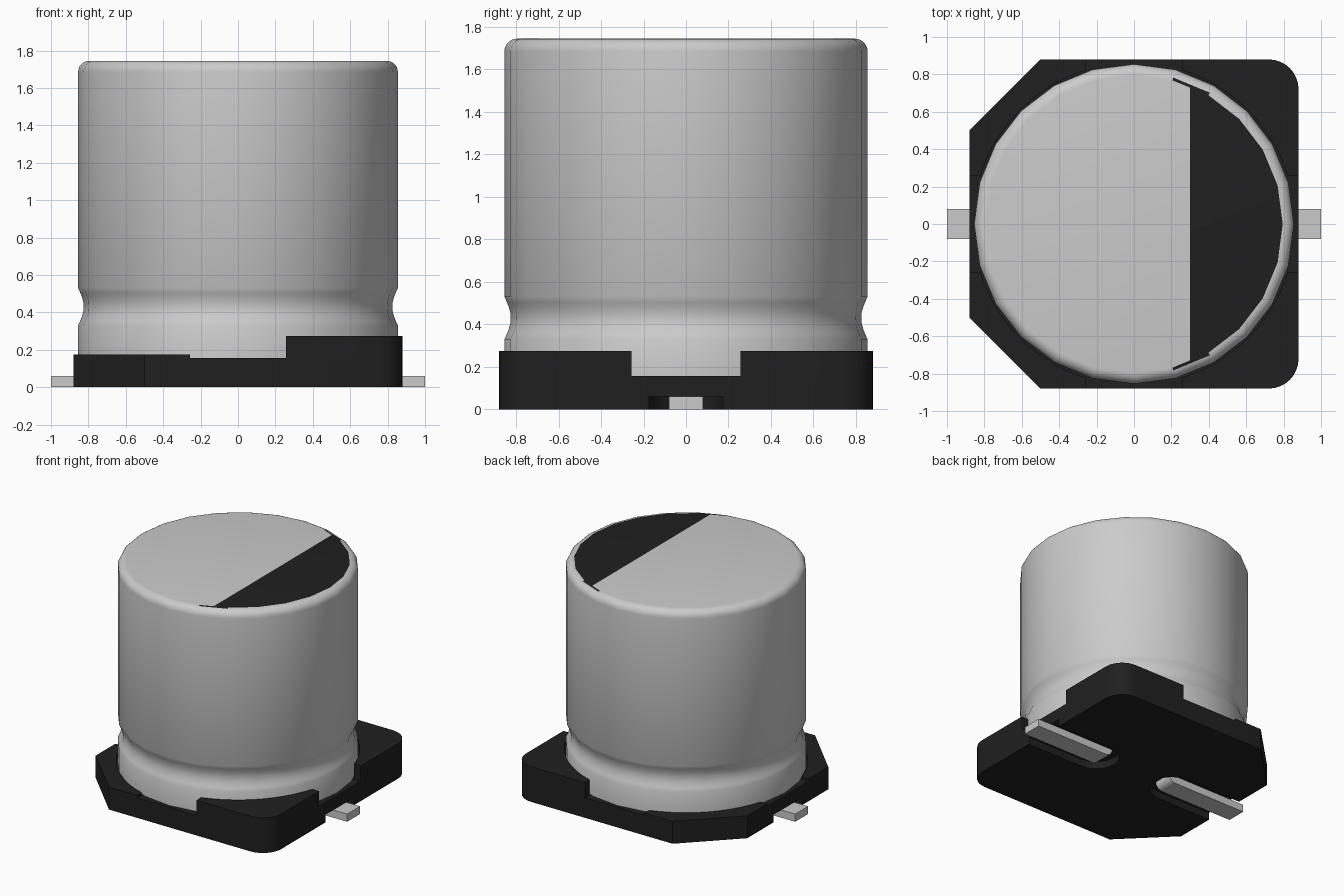
import bpy, bmesh
from math import sin, cos, pi, radians, sqrt, asin

if "Cube" in bpy.data.objects:
    bpy.data.objects.remove(bpy.data.objects["Cube"])


def material(name, value):
    m = bpy.data.materials.new(name)
    m.diffuse_color = (value, value, value, 1)
    m.use_nodes = True
    m.node_tree.nodes["Principled BSDF"].inputs["Base Color"].default_value = m.diffuse_color
    return m


METAL = material("brushed metal", 0.60)
BLACK = material("black plastic", 0.014)


def finish(name, bm, mats, smooth=None):
    bmesh.ops.recalc_face_normals(bm, faces=bm.faces)
    me = bpy.data.meshes.new(name)
    bm.to_mesh(me)
    bm.free()
    ob = bpy.data.objects.new(name, me)
    bpy.context.collection.objects.link(ob)
    for m in mats:
        me.materials.append(m)
    bpy.ops.object.select_all(action='DESELECT')
    ob.select_set(True)
    bpy.context.view_layer.objects.active = ob
    if smooth:
        bpy.ops.object.shade_smooth_by_angle(angle=radians(smooth))
    return ob


def prism(bm, pts, z0, z1):
    lo = [bm.verts.new((x, y, z0)) for x, y in pts]
    hi = [bm.verts.new((x, y, z1)) for x, y in pts]
    bm.faces.new(lo)
    bm.faces.new(hi)
    n = len(pts)
    for i in range(n):
        j = (i + 1) % n
        bm.faces.new((lo[i], lo[j], hi[j], hi[i]))


def arc(cx, cy, r, a0, a1, n):
    return [(cx + r * cos(radians(a0 + (a1 - a0) * i / n)),
             cy + r * sin(radians(a0 + (a1 - a0) * i / n))) for i in range(n + 1)]


# can: revolved profile with crimp groove and rounded top rim
R, TOP, SEG, FIL = 0.855, 1.745, 24, 0.06
profile = [(R, 0.15), (R, 0.33)]
profile += [(R - 0.03 * sin(pi * i / 8), 0.33 + 0.2 * i / 8) for i in range(1, 8)]
profile += [(R, 0.53)] + arc(R - FIL, TOP - FIL, FIL, 0, 90, 6)
bm = bmesh.new()
rings = [[bm.verts.new((r * cos(2 * pi * k / SEG), r * sin(2 * pi * k / SEG), z))
          for k in range(SEG)] for r, z in profile]
for a, b in zip(rings, rings[1:]):
    for k in range(SEG):
        j = (k + 1) % SEG
        bm.faces.new((a[k], a[j], b[j], b[k]))
bm.faces.new(rings[0])
lid = bm.faces.new(rings[-1])
# polarity mark: lid cut along a straight line
bmesh.ops.bisect_plane(bm, geom=[lid] + list(lid.edges) + list(lid.verts),
                       plane_co=(0.3, 0, 0), plane_no=(1, 0, 0))
for f in bm.faces:
    c = f.calc_center_median()
    if c.z > TOP - 0.001 and c.x > 0.3:
        f.material_index = 1
finish("can", bm, [METAL, BLACK], 30)

# base plate: two chamfered and two rounded corners
H, CH, CR, NOTCH, FLOOR = 0.88, 0.38, 0.16, 0.257, 0.157
right_corner = arc(H - CR, H - CR, CR, 90, 0, 8)
left_corner = [(H - CH, H), (H, H - CH)]
half = [(-x, y) for x, y in reversed(left_corner)] + right_corner
outline = half + [(x, -y) for x, y in reversed(half)]
bm = bmesh.new()
prism(bm, outline, 0, FLOOR)
base = finish("base_plate", bm, [BLACK])

# lead slots cut into the underside
bm = bmesh.new()
for s in (1, -1):
    slot = [(1.1, -0.175)] + arc(0.37, 0, 0.175, 270, 90, 12) + [(1.1, 0.175)]
    prism(bm, [(s * x, y) for x, y in slot], -0.1, 0.06)
cutter = finish("slot_cutter", bm, [BLACK])
cutter.hide_render = True
bpy.context.view_layer.objects.active = base
mod = base.modifiers.new("slots", 'BOOLEAN')
mod.operation, mod.solver, mod.object = 'DIFFERENCE', 'EXACT', cutter
bpy.ops.object.modifier_apply(modifier=mod.name)
bpy.data.objects.remove(cutter)
base.select_set(True)
bpy.ops.object.shade_smooth_by_angle(angle=radians(20))

# corner walls hugging the can, tall on the right and low on the left
RI = 0.862
a = math_a = asin(NOTCH / RI) * 180 / pi
inner = arc(0, 0, RI, a, 90 - a, 10)
bm = bmesh.new()
for sx, corner, top in ((1, right_corner, 0.275), (-1, left_corner, 0.175)):
    for sy in (1, -1):
        pts = [(NOTCH, H)] + corner + [(H, NOTCH)] + inner
        prism(bm, [(sx * x, sy * y) for x, y in pts], FLOOR, top)
bmesh.ops.delete(bm, geom=[f for f in bm.faces
                           if all(v.co.z < FLOOR + 0.001 for v in f.verts)], context='FACES')
finish("corner_walls", bm, [BLACK], 20)

# leads: flat strips bent up into the base at the inner end
side = [(1.0, 0.06), (1.0, 0.0)] + arc(0.34, 0.06, 0.06, 270, 180, 5) + [(0.28, 0.1), (0.34, 0.1), (0.34, 0.06)]
for name, s in (("right_lead", 1), ("left_lead", -1)):
    bm = bmesh.new()
    prism(bm, side, -0.08, 0.08)
    for v in bm.verts:
        v.co = (s * v.co.x, v.co.z, v.co.y)
    finish(name, bm, [METAL], 30)
